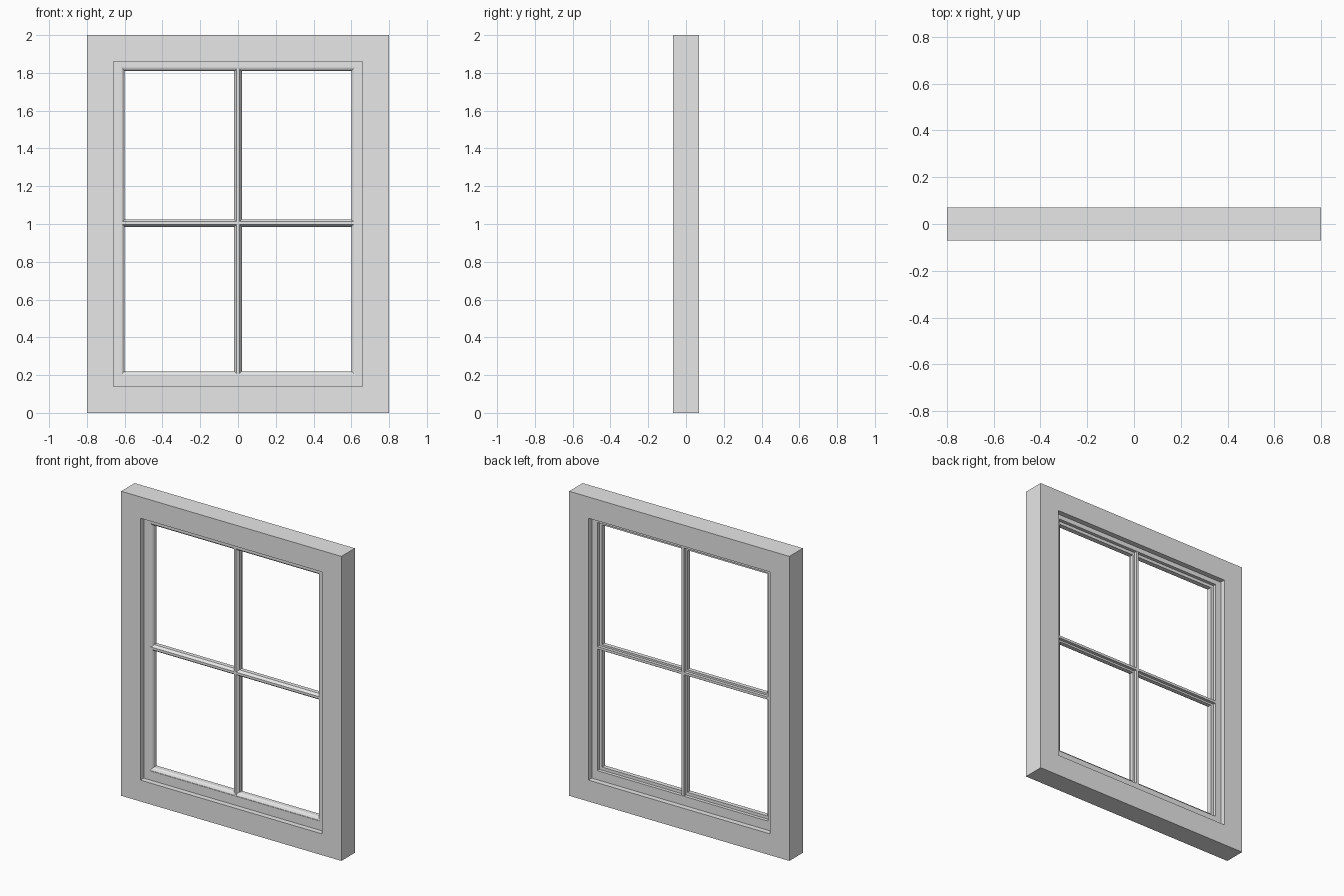
import bpy
import bmesh

if "Cube" in bpy.data.objects:
    bpy.data.objects.remove(bpy.data.objects["Cube"], do_unlink=True)

grey = bpy.data.materials.new("window grey")
grey.use_nodes = True
grey.diffuse_color = (0.8, 0.8, 0.8, 1)
grey.node_tree.nodes["Principled BSDF"].inputs["Base Color"].default_value = (0.8, 0.8, 0.8, 1)


def finish(name, bm):
    bmesh.ops.recalc_face_normals(bm, faces=bm.faces)
    mesh = bpy.data.meshes.new(name)
    bm.to_mesh(mesh)
    bm.free()
    mesh.materials.append(grey)
    obj = bpy.data.objects.new(name, mesh)
    bpy.context.collection.objects.link(obj)
    return obj


def box(name, x0, x1, z0, z1, depth):
    bm = bmesh.new()
    bmesh.ops.create_cube(bm, size=1)
    for v in bm.verts:
        v.co.x = x0 if v.co.x < 0 else x1
        v.co.y *= 2 * depth
        v.co.z = z0 if v.co.z < 0 else z1
    return finish(name, bm)


def skin(bm, loops, closed):
    """Join neighbouring loops of vertices with quads."""
    n = len(loops[0])
    pairs = list(zip(loops, loops[1:]))
    if closed:
        pairs.append((loops[-1], loops[0]))
    else:
        bm.faces.new(loops[0])
        bm.faces.new(loops[-1])
    for a, b in pairs:
        for i in range(n):
            j = (i + 1) % n
            bm.faces.new((a[i], a[j], b[j], b[i]))


OUT_X, IN_X, TOP = 0.8, 0.66, 2.0
RAIL_LOW, RAIL_HIGH = 0.14, 1.86
FRAME_D, SASH_D = 0.07, 0.035
MOULD_X, MOULD_LOW, MOULD_HIGH = 0.62, 0.20, 1.83

# Outer frame
box("frame_top_rail", -OUT_X, OUT_X, RAIL_HIGH, TOP, FRAME_D)
box("frame_bottom_rail", -OUT_X, OUT_X, 0, RAIL_LOW, FRAME_D)
for side, s in (("left", 1), ("right", -1)):
    xs = sorted((s * IN_X, s * OUT_X))
    box(f"frame_{side}_stile", *xs, RAIL_LOW, RAIL_HIGH, FRAME_D)
    xs = sorted((s * MOULD_X, s * IN_X))
    box(f"sash_{side}_stile", *xs, RAIL_LOW, RAIL_HIGH, SASH_D)

# Sash rails between the stiles
box("sash_top_rail", -MOULD_X, MOULD_X, MOULD_HIGH, RAIL_HIGH, SASH_D)
box("sash_bottom_rail", -MOULD_X, MOULD_X, RAIL_LOW, MOULD_LOW, SASH_D)

# Mitred moulding round the opening: inset and depth, with a rebate at the back
profile = [(0, -0.032), (0.006, -0.031), (0.015, -0.025),
           (0.02, -0.016), (0.02, 0.013), (0, 0.013)]
bm = bmesh.new()
corners = [(-1, -1), (1, -1), (1, 1), (-1, 1)]
loops = []
for sx, sz in corners:
    loops.append([bm.verts.new((sx * (MOULD_X - d), y,
                                MOULD_HIGH - d if sz > 0 else MOULD_LOW + d))
                  for d, y in profile])
skin(bm, loops, True)
finish("sash_moulding", bm)

# Glazing bars: moulded front, wide middle and narrow tongue at the back
half = [(0.008, -0.031), (0.012, -0.025), (0.02, -0.014),
        (0.02, 0.013), (0.008, 0.013), (0.008, 0.033)]
section = half + [(-w, y) for w, y in reversed(half)]


def bar(name, start, end, centre, upright):
    bm = bmesh.new()
    loops = []
    for t in (start, end):
        loops.append([bm.verts.new((centre + w, y, t) if upright else (t, y, centre + w))
                      for w, y in section])
    skin(bm, loops, False)
    finish(name, bm)


bar("vertical_glazing_bar", MOULD_LOW, MOULD_HIGH, 0, True)
bar("horizontal_glazing_bar", -MOULD_X, MOULD_X, 1.005, False)
